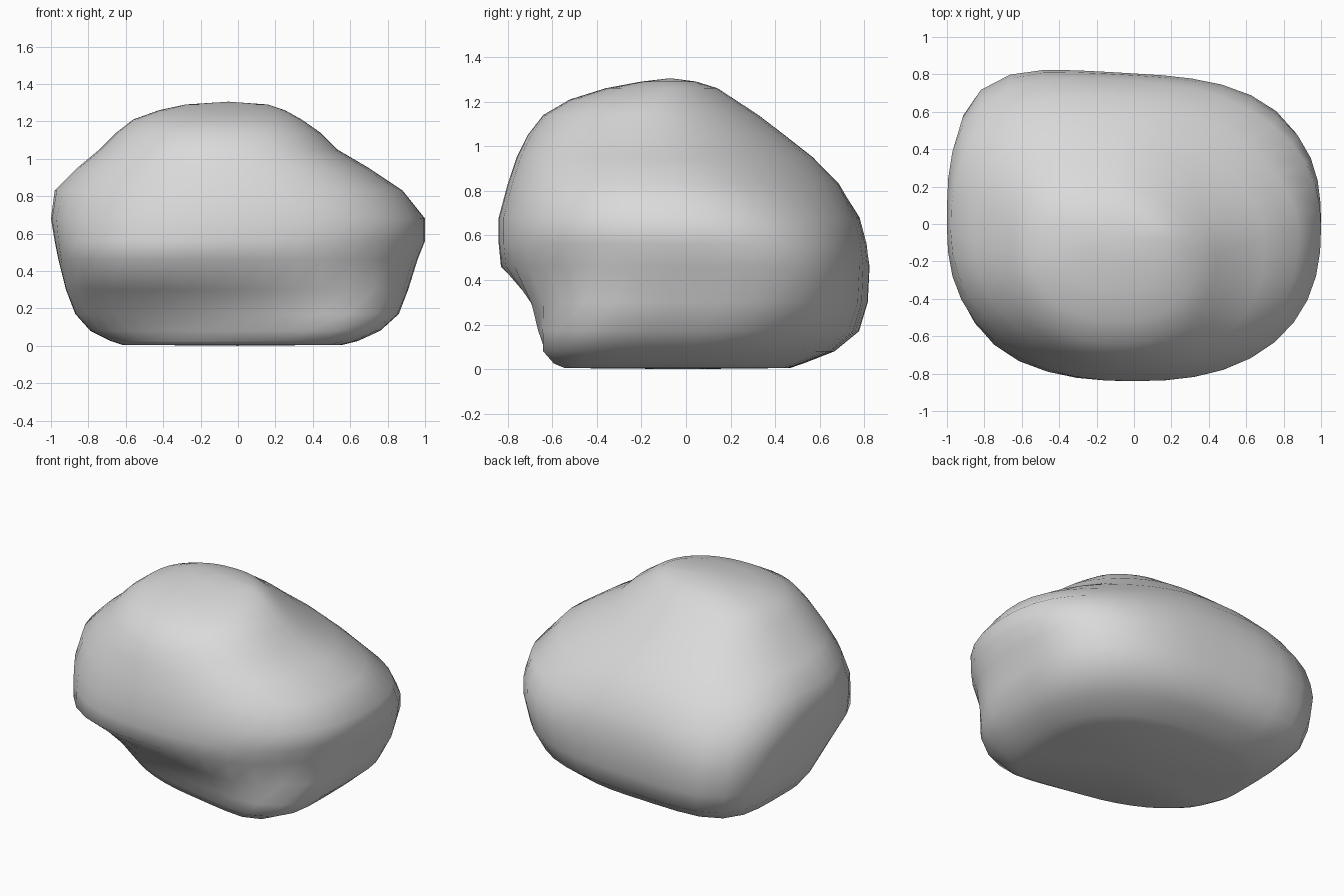
import bpy
import bmesh
import math
from mathutils import Vector

cube = bpy.data.objects.get("Cube")
if cube:
    bpy.data.objects.remove(cube, do_unlink=True)

SEGMENTS = 40

# Boulder levels: height, x range, y range
LEVELS = [
    (0.005, -0.62, 0.56, -0.58, 0.48),
    (0.025, -0.68, 0.64, -0.62, 0.54),
    (0.08, -0.79, 0.76, -0.66, 0.68),
    (0.17, -0.87, 0.86, -0.68, 0.79),
    (0.30, -0.92, 0.91, -0.72, 0.83),
    (0.46, -0.96, 0.96, -0.83, 0.84),
    (0.56, -0.98, 1.00, -0.84, 0.83),
    (0.68, -1.00, 1.00, -0.84, 0.80),
    (0.83, -0.98, 0.88, -0.80, 0.71),
    (0.95, -0.86, 0.70, -0.76, 0.59),
    (1.05, -0.74, 0.53, -0.71, 0.46),
    (1.14, -0.65, 0.44, -0.64, 0.34),
    (1.21, -0.56, 0.34, -0.52, 0.23),
    (1.26, -0.42, 0.25, -0.36, 0.15),
    (1.29, -0.28, 0.16, -0.20, 0.05),
]

# Squareness of each corner at foot, waist and crown, by (x, y) side
CORNERS = {
    (True, True): (2.3, 3.0, 1.8),
    (False, True): (5.0, 4.4, 2.6),
    (False, False): (2.3, 2.8, 2.0),
    (True, False): (5.5, 2.4, 2.4),
}

# Small chipped hollow at a front corner
HOLLOW = Vector((0.66, -0.58, 0.28))


def ramp(z, start, end):
    return min(max((z - start) / (end - start), 0), 1)


def ring_point(level, angle):
    z, x0, x1, y0, y1 = level
    c, s = math.cos(angle), math.sin(angle)
    foot, waist, crown = CORNERS[(c >= 0, s >= 0)]
    n = foot + (waist - foot) * ramp(z, 0.1, 0.4)
    n += (crown - waist) * ramp(z, 0.45, 0.85)
    r = (abs(c) ** n + abs(s) ** n) ** (-1 / n)
    x = (x0 + x1) / 2 + (x1 - x0) / 2 * r * c
    y = (y1 - y0) / 2 * r * s
    # The back slants along its width, and the foot recedes at one front end
    if s > 0:
        y *= 1 - 0.07 * max(x + 0.6, 0)
    else:
        y *= 1 + 0.35 * min(x - 0.5, 0) * (1 - ramp(z, 0.05, 0.42))
    p = Vector((x, (y0 + y1) / 2 + y, z))
    pull = 0.05 * max(0, 1 - (p - HOLLOW).length / 0.18)
    return p - Vector((x, y, 0)).normalized() * pull


# Loft the rings and close both ends
bm = bmesh.new()
rings = []
for level in LEVELS:
    rings.append([bm.verts.new(ring_point(level, math.tau * i / SEGMENTS))
                  for i in range(SEGMENTS)])
for low, high in zip(rings, rings[1:]):
    for i in range(SEGMENTS):
        j = (i + 1) % SEGMENTS
        bm.faces.new((low[i], low[j], high[j], high[i]))
base = bm.verts.new((0, 0, 0))
peak = bm.verts.new((-0.05, -0.07, 1.305))
for i in range(SEGMENTS):
    j = (i + 1) % SEGMENTS
    bm.faces.new((rings[0][j], rings[0][i], base))
    bm.faces.new((rings[-1][i], rings[-1][j], peak))
bmesh.ops.recalc_face_normals(bm, faces=bm.faces)
for face in bm.faces:
    face.smooth = True

mesh = bpy.data.meshes.new("boulder")
bm.to_mesh(mesh)
bm.free()
boulder = bpy.data.objects.new("boulder", mesh)
bpy.context.collection.objects.link(boulder)

# Plain grey stone
stone = bpy.data.materials.new("grey stone")
stone.use_nodes = True
grey = (0.7, 0.7, 0.7, 1)
stone.diffuse_color = grey
stone.node_tree.nodes["Principled BSDF"].inputs["Base Color"].default_value = grey
mesh.materials.append(stone)
